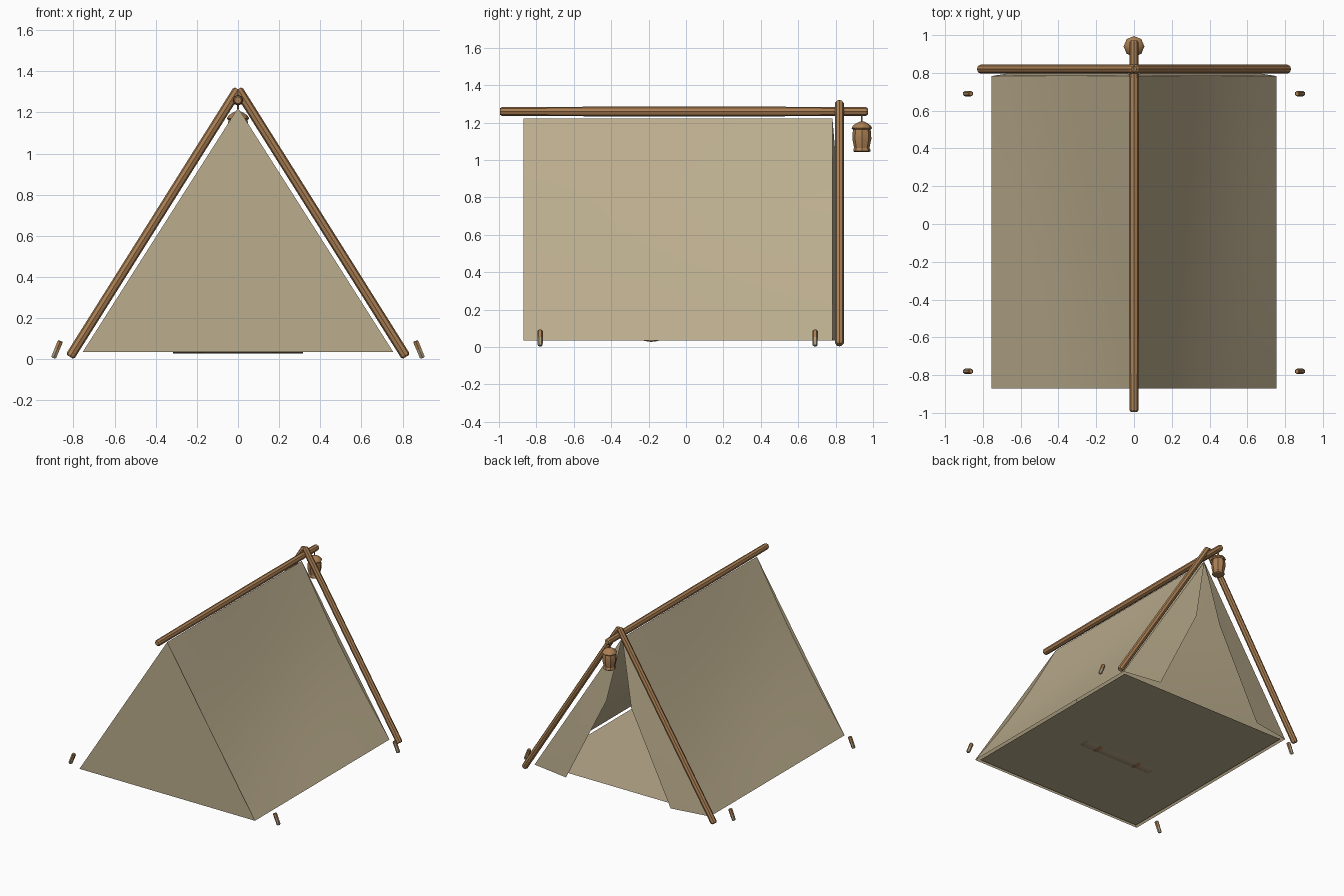
import bpy, bmesh, math
from mathutils import Vector

cube = bpy.data.objects.get("Cube")
if cube:
    bpy.data.objects.remove(cube, do_unlink=True)


def material(name, rgb):
    m = bpy.data.materials.new(name)
    m.use_nodes = True
    m.diffuse_color = (*rgb, 1)
    m.node_tree.nodes["Principled BSDF"].inputs["Base Color"].default_value = (*rgb, 1)
    return m


CANVAS = material("canvas", (0.50, 0.42, 0.27))
WOOD = material("brown wood", (0.41, 0.215, 0.088))
PALE = material("pale cut wood", (0.43, 0.34, 0.22))
BLANKET = material("bedroll cloth", (0.45, 0.35, 0.23))


def finish(name, bm, *mats):
    me = bpy.data.meshes.new(name)
    bm.to_mesh(me)
    bm.free()
    ob = bpy.data.objects.new(name, me)
    bpy.context.collection.objects.link(ob)
    for m in mats:
        me.materials.append(m)
    bpy.ops.object.select_all(action='DESELECT')
    ob.select_set(True)
    bpy.context.view_layer.objects.active = ob
    bpy.ops.object.shade_smooth_by_angle(angle=math.radians(30))
    return ob


def lathe(name, base, direction, profile, sides, *mats):
    """Rings of (distance, radius) along a direction, capped at both ends."""
    base, direction = Vector(base), Vector(direction).normalized()
    rot = direction.to_track_quat('Z', 'Y')
    bm = bmesh.new()
    rings = []
    for d, r in profile:
        rings.append([bm.verts.new(base + rot @ Vector(
            (r * math.cos(math.tau * i / sides), r * math.sin(math.tau * i / sides), d)))
            for i in range(sides)])
    for a, b in zip(rings, rings[1:]):
        for i in range(sides):
            j = (i + 1) % sides
            bm.faces.new((a[i], a[j], b[j], b[i]))
    bm.faces.new(rings[0][::-1])
    bm.faces.new(rings[-1])
    return finish(name, bm, *mats)


def pole(name, a, b, r, mat, swell=1.0, sides=8):
    """Stick with chamfered ends and an optional thicker middle."""
    a, b = Vector(a), Vector(b)
    n = (b - a).length
    c = r * 0.4
    return lathe(name, a, b - a, [(0, r * 0.7), (c, r), (n / 3, r * swell), (n * 0.67, r * swell),
                                  (n - c, r), (n, r * 0.7)], sides, mat)


def sheet(name, points, mat):
    bm = bmesh.new()
    bm.faces.new([bm.verts.new(p) for p in points])
    bmesh.ops.triangulate(bm, faces=bm.faces[:])
    return finish(name, bm, mat)


HALF, LOW, TOP = 0.755, 0.035, 1.222
FRONT, BACK = -0.87, 0.783


# Sloping canvas sides, sagging along their whole length and most in the middle
def slope(name, side):
    bm = bmesh.new()
    n = 8
    inward = Vector((-side * (TOP - LOW), 0, -HALF)).normalized()
    grid = []
    for i in range(n + 1):
        u = i / n
        row = []
        for j in range(n + 1):
            v = j / n
            p = Vector((side * HALF * (1 - u), FRONT + (BACK - FRONT) * v, LOW + (TOP - LOW) * u))
            p += inward * math.sin(math.pi * u) * (0.028 + 0.018 * math.sin(math.pi * v))
            row.append(bm.verts.new(p))
        grid.append(row)
    for i in range(n):
        for j in range(n):
            quad = [grid[i][j], grid[i][j + 1], grid[i + 1][j + 1], grid[i + 1][j]]
            bm.faces.new(quad if side > 0 else quad[::-1])
    finish(name, bm, CANVAS)


# Closed front wall and floor
sheet("front_wall", [(-HALF, FRONT, LOW), (HALF, FRONT, LOW), (0, FRONT, TOP)], CANVAS)
inset = HALF - 0.028
sheet("floor", [(-inset, FRONT + 0.025, LOW), (inset, FRONT + 0.025, LOW),
                (inset, BACK - 0.02, LOW), (-inset, BACK - 0.02, LOW)], CANVAS)

for side, word in ((1, "left"), (-1, "right")):
    slope(f"{word}_canvas_side", side)

    # Door flaps, folded a little outwards
    flap = [(side * HALF, BACK, LOW), (side * 0.45, 0.832, 0.035),
            (side * 0.107, 0.825, 0.72), (0, BACK, TOP)]
    sheet(f"{word}_door_flap", flap if side < 0 else flap[::-1], CANVAS)

    # Slanted support poles
    pole(f"{word}_support_pole", (side * 0.817, 0.82, 0.012), (0, 0.82, 1.312), 0.0235, WOOD)

    # Leaning ground pegs with paler lower ends
    for y, place in ((-0.78, "front"), (0.69, "back")):
        peg = lathe(f"{place}_{word}_peg", (side * 0.897, y, 0.006), (-side * 0.035, 0, 0.085),
                    [(0, 0.010), (0.006, 0.014), (0.045, 0.0145), (0.085, 0.015), (0.09, 0.011)],
                    6, WOOD, PALE)
        for f in peg.data.polygons:
            f.material_index = int(f.center.z < 0.045)

# Ridge pole
pole("ridge_pole", (0, -0.995, 1.259), (0, 0.972, 1.259), 0.0235, WOOD, swell=1.12)

# Bedroll on the floor with two straps
lathe("bedroll", (-0.32, -0.185, 0.159), (1, 0, 0), [(0, 0.11), (0.005, 0.13), (0.635, 0.13), (0.64, 0.11)],
      24, BLANKET)
for x in (-0.18, 0.18):
    lathe("bedroll_strap", (x - 0.015, -0.185, 0.159), (1, 0, 0), [(0, 0.132), (0.03, 0.132)], 24, WOOD)

# Hanging lantern
lathe("lantern_hook", (0, 0.94, 1.19), (0, 0, 1), [(0, 0.005), (0.06, 0.005)], 6, WOOD)
lathe("lantern_body", (0, 0.94, 1.043), (0, 0, 1),
      [(0, 0.040), (0.004, 0.046), (0.014, 0.045), (0.022, 0.041), (0.07, 0.051),
       (0.105, 0.049), (0.125, 0.045)], 8, WOOD)
lathe("lantern_cap", (0, 0.94, 1.163), (0, 0, 1),
      [(0, 0.048), (0.007, 0.055), (0.022, 0.046), (0.034, 0.028), (0.042, 0.012)], 8, WOOD)
